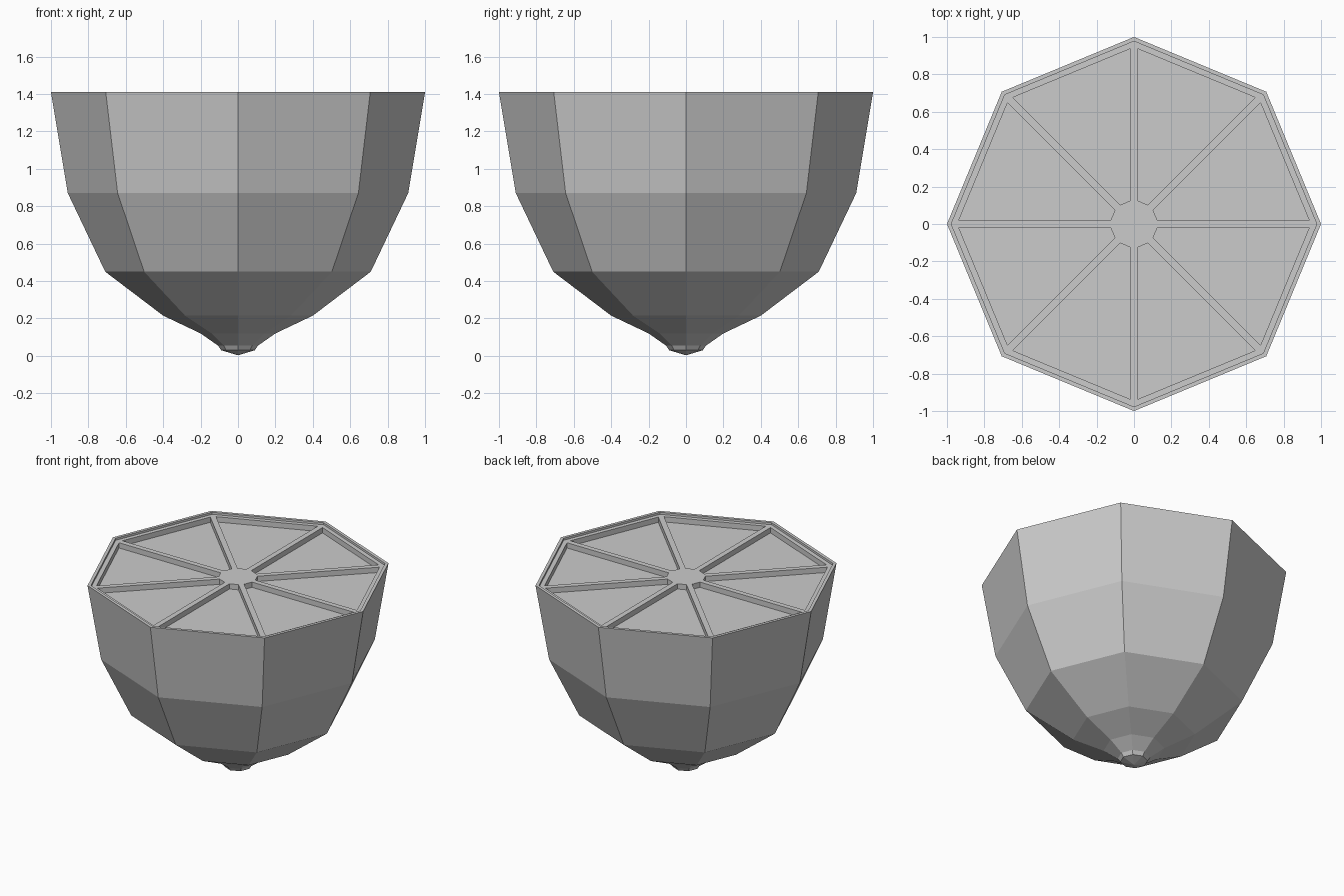
import bpy, bmesh
from math import cos, sin, pi
from mathutils import Vector

if "Cube" in bpy.data.objects:
    bpy.data.objects.remove(bpy.data.objects["Cube"])

N = 8
bm = bmesh.new()

def polar(r, k, z, side=0.0):
    # point on spoke k, shifted sideways from the spoke
    a = 2 * pi * k / N
    return bm.verts.new((r * cos(a) - side * sin(a), r * sin(a) + side * cos(a), z))

def ring(r, z):
    return [polar(r, k, z) for k in range(N)]

# Outer skin from the tip up to the rim, then the inner lip
profile = [(0.09, 0.03), (0.107, 0.055), (0.20, 0.12), (0.40, 0.215),
           (0.71, 0.45), (0.91, 0.87), (1.0, 1.41), (0.977, 1.41), (0.977, 1.395)]
rings = [ring(r, z) for r, z in profile]
tip = bm.verts.new((0, 0, 0.003))
for k in range(N):
    n = (k + 1) % N
    bm.faces.new((tip, rings[0][n], rings[0][k]))
    for lo, hi in zip(rings, rings[1:]):
        bm.faces.new((lo[k], lo[n], hi[n], hi[k]))

# Pith spokes, hub and border around sunken wedges
TOP, FLOOR, HALF = 1.395, 1.357, 0.019
edge = rings[-1]
hub = bm.verts.new((0, 0, TOP))

def wedge(k, z):
    return [polar(0.125, k, z, HALF), polar(0.937, k, z, HALF),
            polar(0.937, k + 1, z, -HALF), polar(0.125, k + 1, z, -HALF)]

tops = [wedge(k, TOP) for k in range(N)]
for k in range(N):
    a, d, c, b = tops[k]
    prev = tops[k - 1]
    bm.faces.new((hub, a, d, edge[k], prev[2], prev[3]))
    bm.faces.new((hub, b, a))
    bm.faces.new((edge[k], edge[(k + 1) % N], c, d))
    low = wedge(k, FLOOR)
    bm.faces.new(low)
    for i in range(4):
        j = (i + 1) % 4
        bm.faces.new((tops[k][i], tops[k][j], low[j], low[i]))

bmesh.ops.recalc_face_normals(bm, faces=bm.faces[:])
mesh = bpy.data.meshes.new("half_citrus_fruit")
bm.to_mesh(mesh)
bm.free()
obj = bpy.data.objects.new("half_citrus_fruit", mesh)
bpy.context.collection.objects.link(obj)
